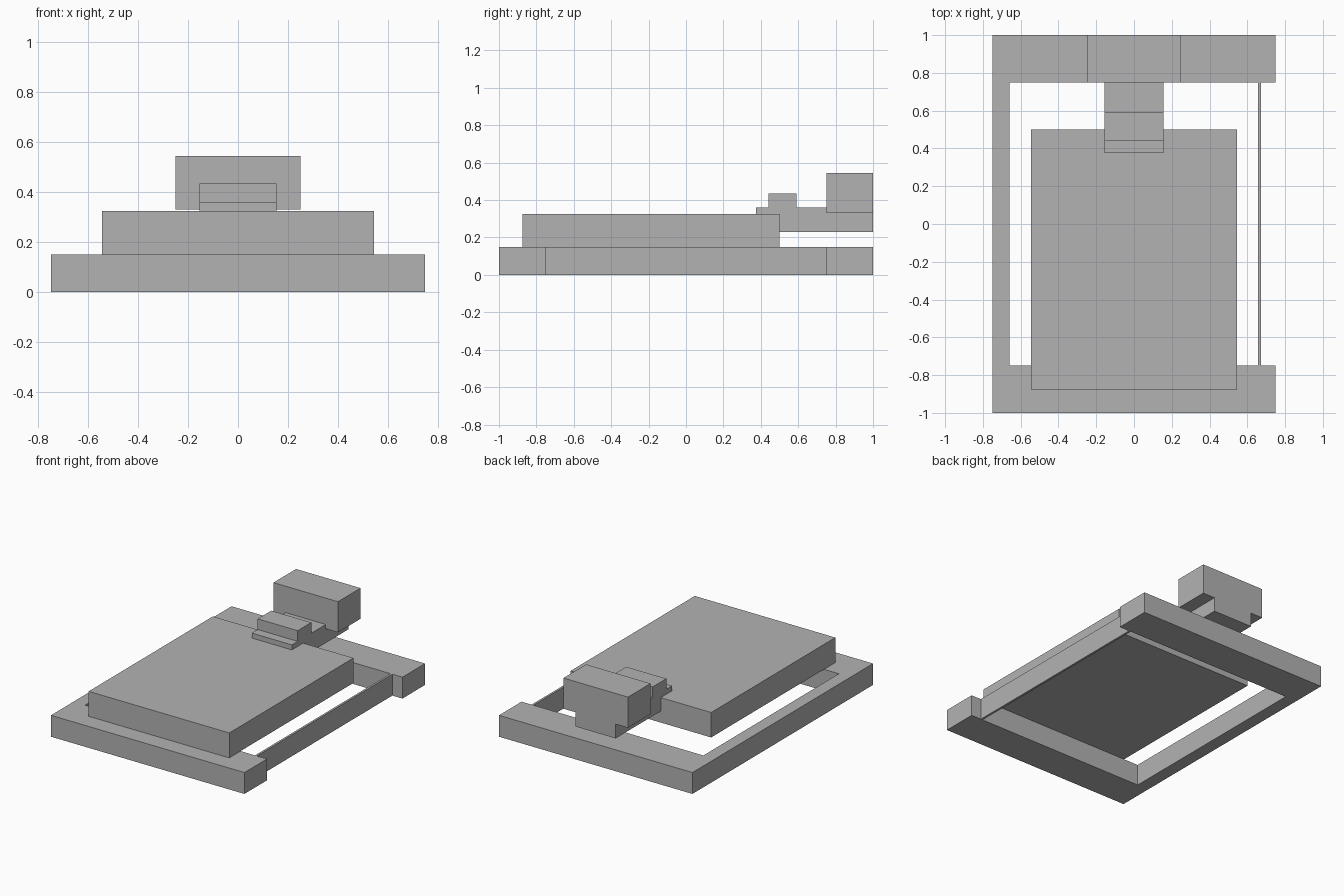
import bpy
import bmesh
from mathutils import Vector

cube = bpy.data.objects.get("Cube")
if cube:
    bpy.data.objects.remove(cube, do_unlink=True)

GREY = (0.45, 0.45, 0.45, 1.0)
mat = bpy.data.materials.new("plain grey")
mat.use_nodes = True
mat.diffuse_color = GREY
mat.node_tree.nodes["Principled BSDF"].inputs["Base Color"].default_value = GREY


def extrude(name, points, direction):
    """Extrude a closed outline along a direction into a solid part."""
    bm = bmesh.new()
    face = bm.faces.new([bm.verts.new(p) for p in points])
    grown = bmesh.ops.extrude_face_region(bm, geom=[face], use_keep_orig=True)
    verts = [v for v in grown["geom"] if isinstance(v, bmesh.types.BMVert)]
    bmesh.ops.translate(bm, verts=verts, vec=Vector(direction))
    bmesh.ops.recalc_face_normals(bm, faces=bm.faces)
    mesh = bpy.data.meshes.new(name)
    bm.to_mesh(mesh)
    bm.free()
    mesh.materials.append(mat)
    obj = bpy.data.objects.new(name, mesh)
    bpy.context.collection.objects.link(obj)
    return obj


def box(name, x0, x1, y0, y1, z0, z1):
    outline = [(x0, y0, z0), (x1, y0, z0), (x1, y1, z0), (x0, y1, z0)]
    return extrude(name, outline, (0, 0, z1 - z0))


FRAME_TOP = 0.15
SLAB_TOP = 0.325
ARM_HALF = 0.155

# Base frame: thick front, back and right side, open on the left
frame_outline = [(-0.75, -1), (0.75, -1), (0.75, -0.75), (-0.66, -0.75),
                 (-0.66, 0.75), (0.75, 0.75), (0.75, 1), (-0.75, 1)]
extrude("base_frame", [(x, y, 0) for x, y in frame_outline], (0, 0, FRAME_TOP))

# Thin wall closing the left side
box("thin_side_wall", 0.657, 0.672, -0.75, 0.75, 0, FRAME_TOP)

# Large slab lying on the frame
box("slab", -0.545, 0.545, -0.875, 0.5, FRAME_TOP, SLAB_TOP)

# Stepped arm reaching from the rear block over the slab edge
arm_profile = [(0.5, 0.23), (1, 0.23), (1, 0.33), (0.75, 0.33), (0.75, 0.36),
               (0.59, 0.36), (0.59, 0.435), (0.44, 0.435), (0.44, 0.36),
               (0.375, 0.36), (0.375, SLAB_TOP), (0.5, SLAB_TOP)]
extrude("clamp_arm", [(-ARM_HALF, y, z) for y, z in arm_profile], (2 * ARM_HALF, 0, 0))

# Rear block on top of the arm
box("rear_block", -0.25, 0.25, 0.75, 1, 0.33, 0.545)
